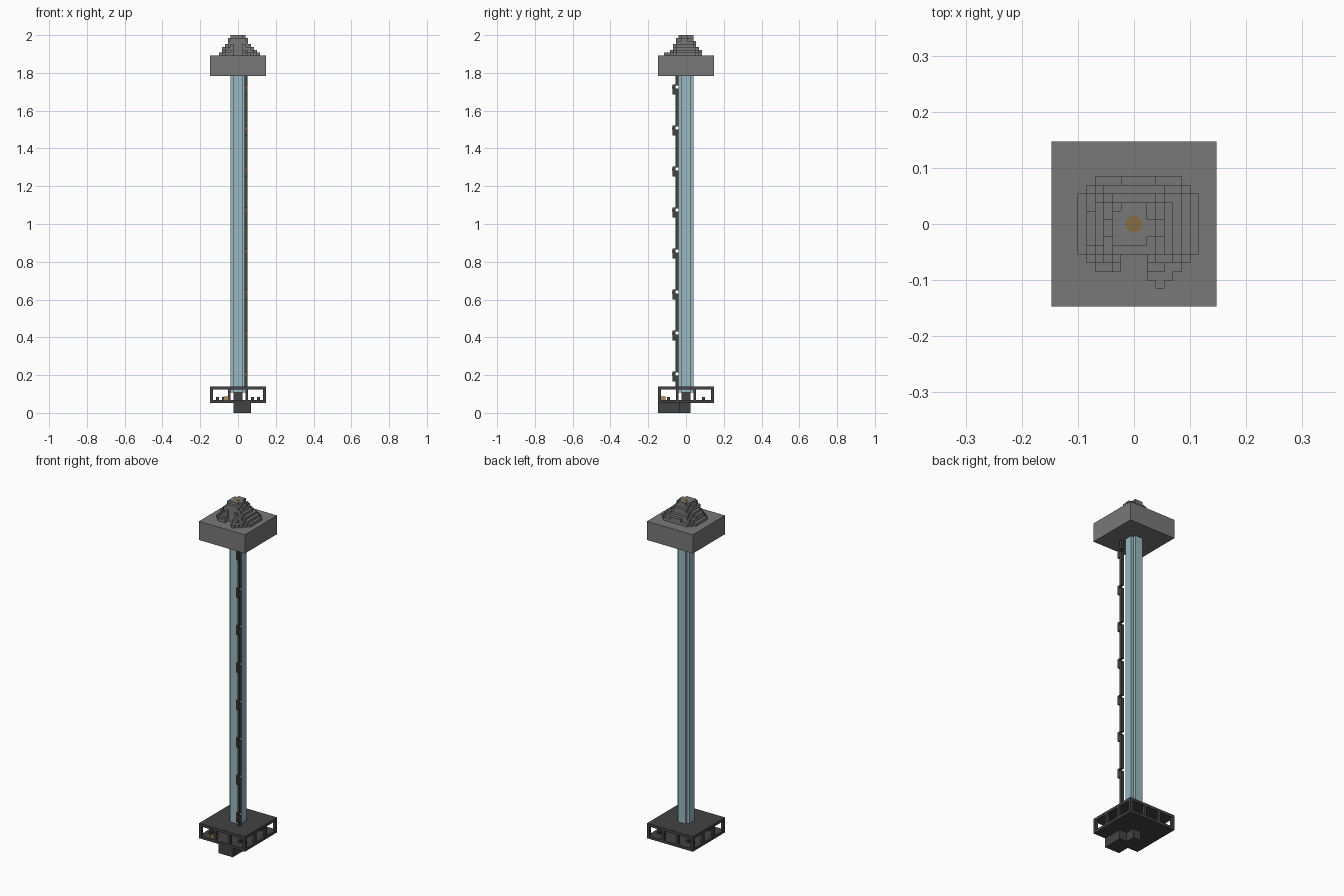
import bpy, bmesh, math
from mathutils import Matrix, Vector

cube = bpy.data.objects.get("Cube")
if cube:
    bpy.data.objects.remove(cube)

U = 2 / 129          # block size
H = 9.5 * U          # half width of the platforms


def material(name, r, g, b):
    m = bpy.data.materials.new(name)
    m.use_nodes = True
    m.diffuse_color = (r, g, b, 1)
    m.node_tree.nodes["Principled BSDF"].inputs["Base Color"].default_value = (r, g, b, 1)
    return m


STONE = material("stone grey", .19, .19, .19)
DARK = material("dark grey", .055, .055, .055)
GLASS = material("pale blue glass", .32, .48, .54)
RED = material("red", .4, .05, .03)
WOOD = material("wood yellow", .42, .28, .09)
GLOW = material("amber", .24, .15, .06)


def blocks(name, mat, boxes):
    """One object from boxes given as (low corner, high corner)."""
    bm = bmesh.new()
    for lo, hi in boxes:
        lo, hi = Vector(lo), Vector(hi)
        bmesh.ops.create_cube(bm, size=1, matrix=Matrix.Translation((lo + hi) / 2)
                              @ Matrix.Diagonal((*(hi - lo), 1)))
    mesh = bpy.data.meshes.new(name)
    bm.to_mesh(mesh)
    bm.free()
    mesh.materials.append(mat)
    ob = bpy.data.objects.new(name, mesh)
    bpy.context.collection.objects.link(ob)
    return ob


def prism(name, mat, outline, z0, z1):
    """Extrude a closed outline upward."""
    bm = bmesh.new()
    face = bm.faces.new([bm.verts.new((x, y, z0)) for x, y in outline])
    ext = bmesh.ops.extrude_face_region(bm, geom=[face])
    top = [v for v in ext["geom"] if isinstance(v, bmesh.types.BMVert)]
    bmesh.ops.translate(bm, verts=top, vec=(0, 0, z1 - z0))
    bmesh.ops.recalc_face_normals(bm, faces=bm.faces)
    mesh = bpy.data.meshes.new(name)
    bm.to_mesh(mesh)
    bm.free()
    mesh.materials.append(mat)
    ob = bpy.data.objects.new(name, mesh)
    bpy.context.collection.objects.link(ob)
    return ob


ROOM0, FLOOR, CEIL, ROOF = 3.4 * U, 4.4 * U, 8 * U, 9 * U
SLAB0, SLAB1 = 115 * U, 122 * U

# Top platform
blocks("top_platform", STONE, [((-H, -H, SLAB0), (H, H, SLAB1))])

# Glass shaft with a notch in each corner
a, b = 1.5 * U, 2.5 * U
quarter = [(b, -a), (b, a), (a, a)]
outline = []
for i in range(4):
    c, s = round(math.cos(i * math.pi / 2)), round(math.sin(i * math.pi / 2))
    outline += [(c * x - s * y, s * x + c * y) for x, y in quarter]
prism("glass_shaft", GLASS, outline, CEIL - U, SLAB0)

# Stepped hill: each cell rises to the highest layer that covers it
def hill_height(x, y):
    if abs(x) < 1.6 * U and y < -3.6 * U:
        return 0
    level = 0
    for k in range(7):
        x0, x1 = -.102 + .011 * k, .117 - .014 * k
        y0, y1 = -.087 + .007 * k, .087 - .009 * k
        dx = (x - (x0 + x1) / 2) / ((x1 - x0) / 2)
        dy = (y - (y0 + y1) / 2) / ((y1 - y0) / 2)
        if abs(dx) ** 3 + abs(dy) ** 3 <= 1:
            level = k + 1
    if 1.5 * U < x < 4.6 * U and -6.6 * U < y < 0:
        level = max(level, 1)
    if abs(x - 3 * U) < .6 * U and y > -7.6 * U and y < 0:
        level = max(level, 1)
    return level


hill = []
for i in range(-9, 10):
    for j in range(-9, 10):
        h = hill_height(i * U, j * U)
        if h:
            hill.append((((i - .5) * U, (j - .5) * U, SLAB1),
                         ((i + .5) * U, (j + .5) * U, SLAB1 + h * U)))
blocks("stepped_hill", STONE, hill)
prism("hill_glow", GLOW, [(U * math.cos(t * math.pi / 6), U * math.sin(t * math.pi / 6))
                          for t in range(12)], 2 - U / 4, 2 + U / 50)

# Bottom room: floor, roof and window posts
blocks("room_floor", DARK, [((-H, -H, ROOM0), (H, H, FLOOR))])
blocks("room_roof", DARK, [((-H, -H, CEIL), (H, H, ROOF))])
posts = set()
for p in (-9, -3, 3, 9):
    for q in (-9, 9):
        posts |= {(p, q), (q, p)}
blocks("window_posts", DARK, [(((p - .5) * U, (q - .5) * U, FLOOR),
                               ((p + .5) * U, (q + .5) * U, CEIL)) for p, q in sorted(posts)])

# Core and furniture inside the room
blocks("room_core", DARK, [((-a, -a, FLOOR), (a, a, CEIL - U))])
blocks("stools", DARK, [(((p - .5) * U, (q - .5) * U, FLOOR), ((p + .5) * U, (q + .5) * U, FLOOR + U))
                        for p in (-7, -5, 5, 7) for q in (-6, 6)])
blocks("wood_box", WOOD, [((-5 * U, -9 * U, FLOOR), (-3 * U, -7 * U, FLOOR + 1.2 * U))])

# Basement boxes under the floor
blocks("basement", DARK, [((-1.5 * U, -H, 0), (4.5 * U, -2 * U, ROOM0)),
                          ((-1.5 * U, -2 * U, 0), (1.5 * U, 1.5 * U, ROOM0))])

# Lift rail with a small gap behind the top of each car
RX0, RX1, RY0, RY1 = 2.3 * U, 3.2 * U, -3.6 * U, -2.5 * U
tops = [(11.2 + 14 * i) * U + 2.6 * U for i in range(8)]
rail, z = [], ROOF
for t in tops:
    rail.append(((RX0, RY0, z), (RX1, RY1, t - U)))
    z = t
rail.append(((RX0, RY0, z), (RX1, RY1, SLAB0)))
blocks("lift_rail", DARK, rail)
blocks("lift_cars", DARK, [((RX0, -4.6 * U, t - 3 * U), (RX1, RY0, t + .4 * U)) for t in tops])
blocks("car_signs", RED, [((RX0 + .1 * U, -4.6 * U - .002, t - U), (RX1 - .1 * U, -4.6 * U, t - .3 * U))
                          for t in tops])
